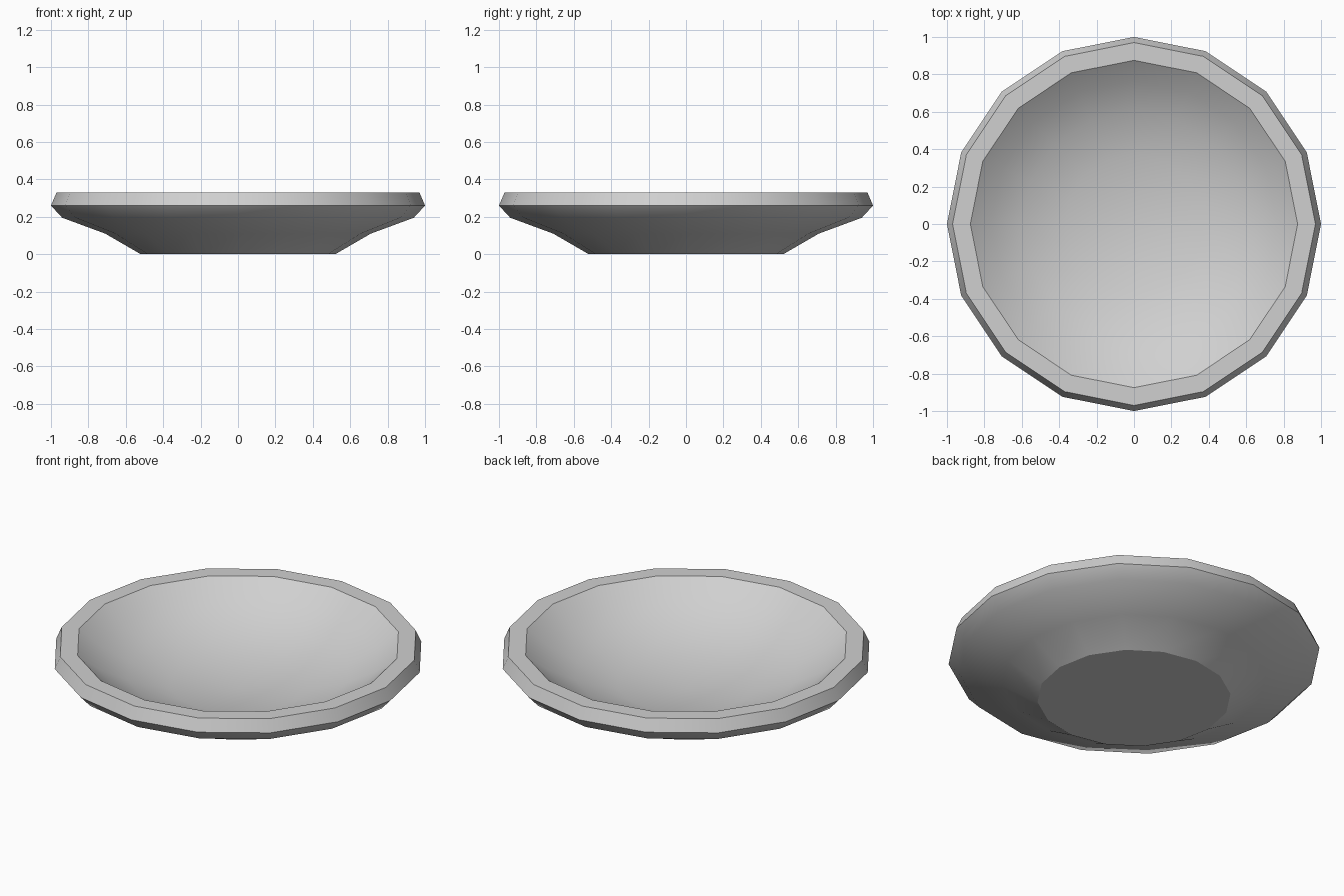
import bpy, bmesh, math

cube = bpy.data.objects.get("Cube")
if cube:
    bpy.data.objects.remove(cube)

SIDES = 16

# Plain grey ceramic
grey = bpy.data.materials.new("pale_grey")
grey.use_nodes = True
colour = (0.63, 0.63, 0.63, 1)
grey.diffuse_color = colour
grey.node_tree.nodes["Principled BSDF"].inputs["Base Color"].default_value = colour

# Cross-section (radius, height): foot, underside, rim, bowl
profile = [
    (0, 0), (0.52, 0), (0.71, 0.11), (0.94, 0.195), (1.0, 0.26),
    (0.97, 0.33), (0.875, 0.33),
    (0.765, 0.245), (0.6, 0.16), (0.37, 0.09), (0, 0.06),
]

# Turn the cross-section around the vertical axis
bm = bmesh.new()
verts = [bm.verts.new((r, 0, z)) for r, z in profile]
edges = [bm.edges.new(pair) for pair in zip(verts, verts[1:])]
bmesh.ops.spin(bm, geom=verts + edges, cent=(0, 0, 0), axis=(0, 0, 1),
               angle=math.tau, steps=SIDES, use_merge=True)
bmesh.ops.remove_doubles(bm, verts=bm.verts, dist=0.0005)
bmesh.ops.recalc_face_normals(bm, faces=bm.faces)

mesh = bpy.data.meshes.new("plate")
bm.to_mesh(mesh)
bm.free()
mesh.materials.append(grey)
plate = bpy.data.objects.new("plate", mesh)
bpy.context.collection.objects.link(plate)

# Smooth bowl and underside, crisp rim and foot edges
bpy.ops.object.select_all(action="DESELECT")
plate.select_set(True)
bpy.context.view_layer.objects.active = plate
bpy.ops.object.shade_smooth_by_angle(angle=math.radians(28))
